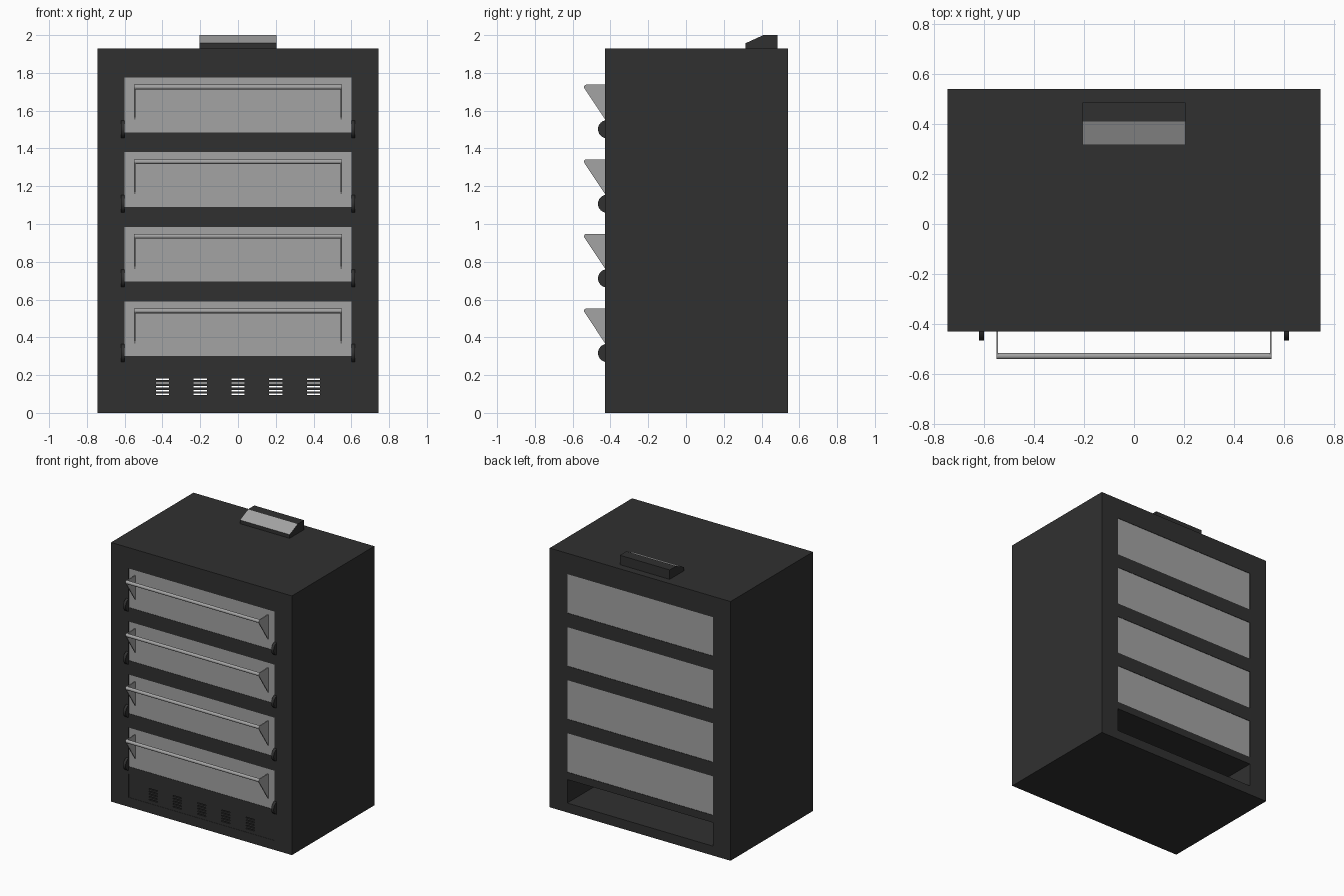
import bpy, bmesh, math
from mathutils import Matrix

if "Cube" in bpy.data.objects:
    bpy.data.objects.remove(bpy.data.objects["Cube"])


def material(name, v):
    m = bpy.data.materials.new(name)
    m.diffuse_color = (v, v, v, 1)
    m.use_nodes = True
    m.node_tree.nodes["Principled BSDF"].inputs["Base Color"].default_value = m.diffuse_color
    return m


DARK = material("dark_enamel", 0.03)
LIGHT = material("light_steel", 0.37)


def finish(name, bm, *mats, smooth=False):
    bmesh.ops.recalc_face_normals(bm, faces=bm.faces)
    me = bpy.data.meshes.new(name)
    bm.to_mesh(me)
    bm.free()
    ob = bpy.data.objects.new(name, me)
    bpy.context.collection.objects.link(ob)
    for m in mats:
        me.materials.append(m)
    if smooth:
        bpy.context.view_layer.objects.active = ob
        ob.select_set(True)
        bpy.ops.object.shade_smooth_by_angle(angle=math.radians(40))
        ob.select_set(False)
    return ob


def plate(name, xs, zs, y0, y1, is_hole, mat):
    """Rectangular slab between y0 and y1 with through-holes in chosen grid cells."""
    bm = bmesh.new()
    v = [[bm.verts.new((x, y0, z)) for z in zs] for x in xs]
    for i in range(len(xs) - 1):
        for j in range(len(zs) - 1):
            if not is_hole(i, j):
                bm.faces.new((v[i][j], v[i + 1][j], v[i + 1][j + 1], v[i][j + 1]))
    ext = bmesh.ops.extrude_face_region(bm, geom=bm.faces[:])["geom"]
    moved = [g for g in ext if isinstance(g, bmesh.types.BMVert)]
    bmesh.ops.translate(bm, verts=moved, vec=(0, y1 - y0, 0))
    return finish(name, bm, mat)


def prism(name, profile, x0, x1, *mats, smooth=False, light_edge=None):
    """Extrude a (y, z) profile along x."""
    bm = bmesh.new()
    a = [bm.verts.new((x0, y, z)) for y, z in profile]
    b = [bm.verts.new((x1, y, z)) for y, z in profile]
    bm.faces.new(a)
    bm.faces.new(b[::-1])
    n = len(profile)
    for i in range(n):
        f = bm.faces.new((a[i], b[i], b[(i + 1) % n], a[(i + 1) % n]))
        if i == light_edge:
            f.material_index = 1
    return finish(name, bm, *mats, smooth=smooth)


def arc(cy, cz, r, a0, a1, n):
    angles = [math.radians(a0 + (a1 - a0) * i / n) for i in range(n + 1)]
    return [(cy + r * math.cos(t), cz + r * math.sin(t)) for t in angles]


FRONT, BACK, HALF_W, OPEN_W = -0.43, 0.54, 0.745, 0.60
DOOR_Z = [0.30 + 0.395 * i for i in range(4)]
DOOR_H = 0.29

# Cabinet body: full-depth frame with four oven bays and a lower vent bay
levels = [0, 0.07, 0.245]
for z in DOOR_Z:
    levels += [z, z + DOOR_H]
levels.append(1.93)
plate("cabinet", [-HALF_W, -OPEN_W, OPEN_W, HALF_W], levels, FRONT, BACK,
      lambda i, j: i == 1 and j % 2 == 1, DARK)

# Vent panel with five groups of five slots
xs = [-OPEN_W]
for k in range(-2, 3):
    xs += [0.2 * k - 0.035, 0.2 * k + 0.035]
xs.append(OPEN_W)
zs = [0.07]
for k in range(5):
    z = 0.098 + 0.02 * k
    zs += [z - 0.0035, z + 0.0035]
zs.append(0.245)
plate("vent_panel", xs, zs, FRONT + 0.002, FRONT + 0.02,
      lambda i, j: i % 2 == 1 and j % 2 == 1, DARK)

# Oven decks: door, handle and hinges for each level
for n, z in enumerate(DOOR_Z, 1):
    plate(f"oven_door_{n}", [-OPEN_W, OPEN_W], [z, z + DOOR_H],
          FRONT + 0.002, BACK - 0.003, lambda i, j: False, LIGHT)
    cy, cz, r = -0.5275, z + 0.4375 - 0.19 - 0.01 + 0.2 - 0.0 - 0.0005, 0.0125
    cz = z + 0.2475 - 0.0075
    bracket = [(FRONT + 0.004, z + 0.065), (FRONT + 0.004, cz + r)]
    bracket += arc(cy, cz, r, 90, 212, 6)
    for side, s in (("left", -1), ("right", 1)):
        prism(f"handle_bracket_{side}_{n}", bracket, s * 0.543, s * 0.55, LIGHT)
        prism(f"hinge_{side}_{n}", arc(-0.418, z + 0.207 - 0.19, 0.048, 0, 345, 23),
              s * 0.60, s * 0.62, DARK, smooth=True)
    prism(f"handle_bar_{n}", arc(cy, cz, r, 0, 337.5, 15), -0.549, 0.549,
          LIGHT, smooth=True)

# Flue hood on the roof, with a light sloped front
prism("flue_hood", [(0.315, 1.93), (0.315, 1.957), (0.41, 2.0), (0.485, 2.0), (0.485, 1.93)],
      -0.205, 0.205, DARK, LIGHT, light_edge=1)
